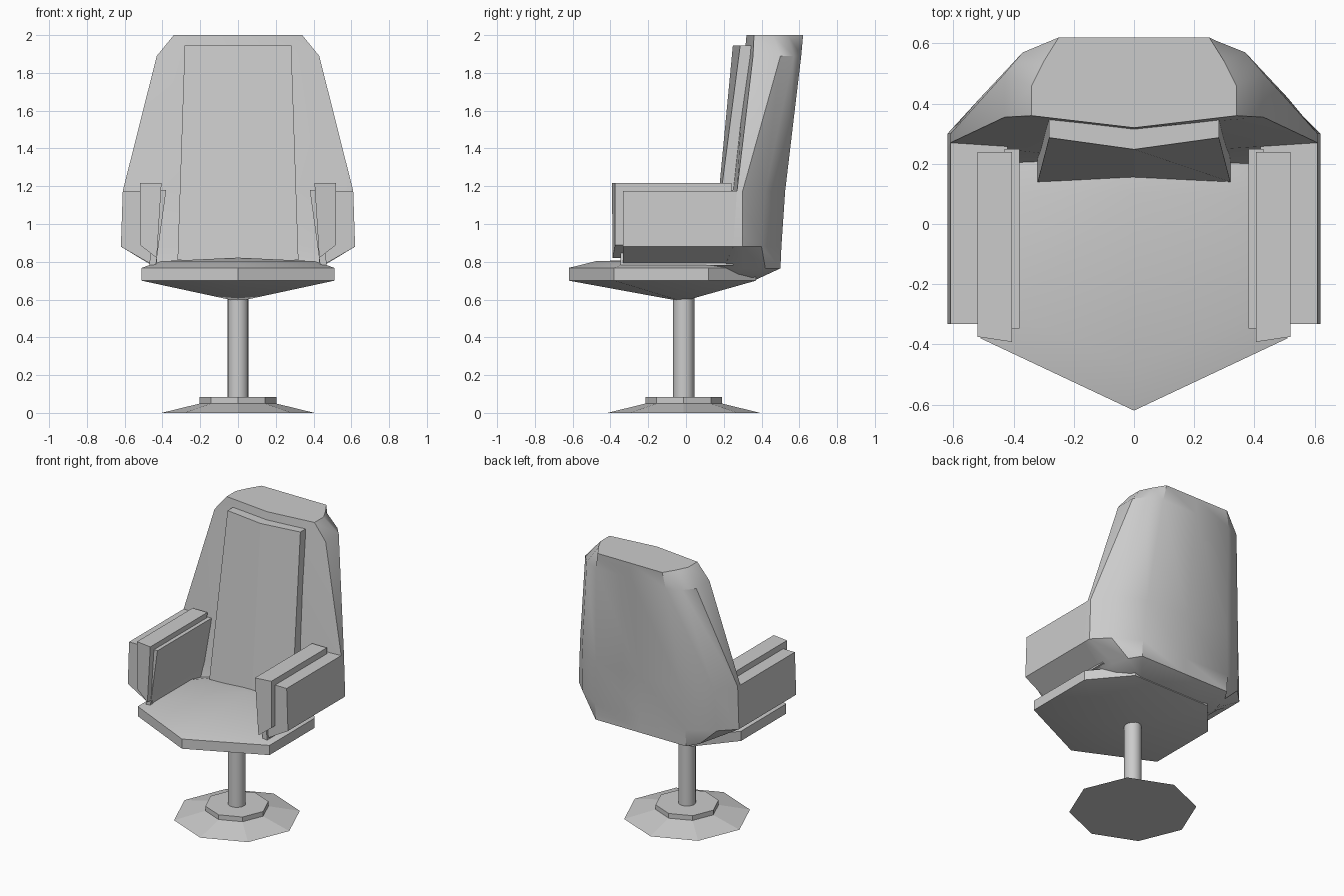
import bpy, bmesh
from math import pi, radians

if "Cube" in bpy.data.objects:
    bpy.data.objects.remove(bpy.data.objects["Cube"])

CY = -0.012  # y of the swivel axis


def finish(name, bm, smooth=None):
    bmesh.ops.recalc_face_normals(bm, faces=bm.faces)
    me = bpy.data.meshes.new(name)
    bm.to_mesh(me)
    bm.free()
    ob = bpy.data.objects.new(name, me)
    bpy.context.collection.objects.link(ob)
    if smooth:
        bpy.ops.object.select_all(action='DESELECT')
        ob.select_set(True)
        bpy.context.view_layer.objects.active = ob
        bpy.ops.object.shade_smooth_by_angle(angle=radians(smooth))
    return ob


def loft(name, rings, smooth=None):
    """Bridge rings of 3D points; a one-point ring closes to a tip."""
    bm = bmesh.new()
    vs = [[bm.verts.new(p) for p in r] for r in rings]
    for a, b in zip(vs, vs[1:]):
        n = max(len(a), len(b))
        for i in range(n):
            j = (i + 1) % n
            if len(a) == 1:
                bm.faces.new((a[0], b[j], b[i]))
            elif len(b) == 1:
                bm.faces.new((a[i], a[j], b[0]))
            else:
                bm.faces.new((a[i], a[j], b[j], b[i]))
    for end in (vs[0], vs[-1]):
        if len(end) > 2:
            bm.faces.new(end)
    return finish(name, bm, smooth)


def mirrored(half, z):
    """Complete a right-hand half outline into a symmetric ring at height z."""
    full = half + [(-x, y) for x, y in reversed(half) if x > 0]
    return [(x, y, z) for x, y in full]


def disc(name, sides, r1, r2, z1, z2, smooth=None):
    bm = bmesh.new()
    bmesh.ops.create_cone(bm, cap_ends=True, segments=sides, radius1=r1,
                          radius2=r2, depth=z2 - z1)
    bmesh.ops.translate(bm, verts=bm.verts, vec=(0, CY, (z1 + z2) / 2))
    return finish(name, bm, smooth)


# Pedestal
disc("base_plate", 8, 0.405, 0.2, 0.0, 0.05)
disc("base_hub", 8, 0.203, 0.203, 0.05, 0.083)
disc("column", 16, 0.056, 0.056, 0.07, 0.63, 40)

# Seat: pointed slab with a conical underside and a slightly domed top
outline = [(0, -0.62), (0.51, -0.38), (0.51, 0.12), (0.3, 0.37)]
inner = [(x * 0.8, y * 0.77) for x, y in outline]
loft("seat", [[(0, -0.02, 0.59)], mirrored(outline, 0.7),
              mirrored(outline, 0.768), mirrored(inner, 0.803),
              [(0, 0.1, 0.822)]], 30)

# Back shell: half outlines (back centre round to front centre) by height
shell = {
    0.705: [(0, .37), (.25, .37), (.30, .33), (.33, .25), (.33, .10), (0, .10)],
    0.765: [(0, .50), (.35, .50), (.40, .42), (.43, .30), (.43, .20), (0, .18)],
    0.88: [(0, .505), (.35, .505), (.52, .40), (.62, .30), (.62, .25), (0, .20)],
    1.175: [(0, .525), (.33, .525), (.51, .42), (.61, .30), (.61, .27), (0, .23)],
    1.89: [(0, .61), (.27, .61), (.37, .57), (.43, .50), (.43, .355), (0, .31)],
    2.0: [(0, .62), (.25, .62), (.30, .54), (.34, .46), (.34, .36), (0, .32)],
}
loft("back_shell", [mirrored(h, z) for z, h in shell.items()], 35)

# Back cushion with a shallow central ridge
loft("back_cushion", [
    mirrored([(0, .25), (.32, .25), (.32, .14), (0, .155)], 0.81),
    mirrored([(0, .315), (.282, .35), (.282, .287), (0, .248)], 1.945)])

# Armrests: x-z profiles run along y, one set per side
ARM = [(.42, 1.175), (.61, 1.175), (.62, .88), (.43, .77)]
PANEL = [(.38, 1.18), (.43, 1.18), (.47, .78), (.435, .78)]
PAD = [(.405, 1.217), (.52, 1.217), (.52, .89), (.43, .82)]


def arm_part(name, profile, front, back, skew, s):
    x0 = profile[0][0]
    loft(name, [[(s * x, front + skew * (x - x0), z) for x, z in profile],
                [(s * x, back, z) for x, z in profile]])


for side, s in (("right", 1), ("left", -1)):
    arm_part(side + "_arm_shell", ARM, -0.333, 0.275, 0, s)
    arm_part(side + "_arm_inner_panel", PANEL, -0.348, 0.25, 0, s)
    arm_part(side + "_arm_pad", PAD, -0.392, 0.24, 0.15, s)
